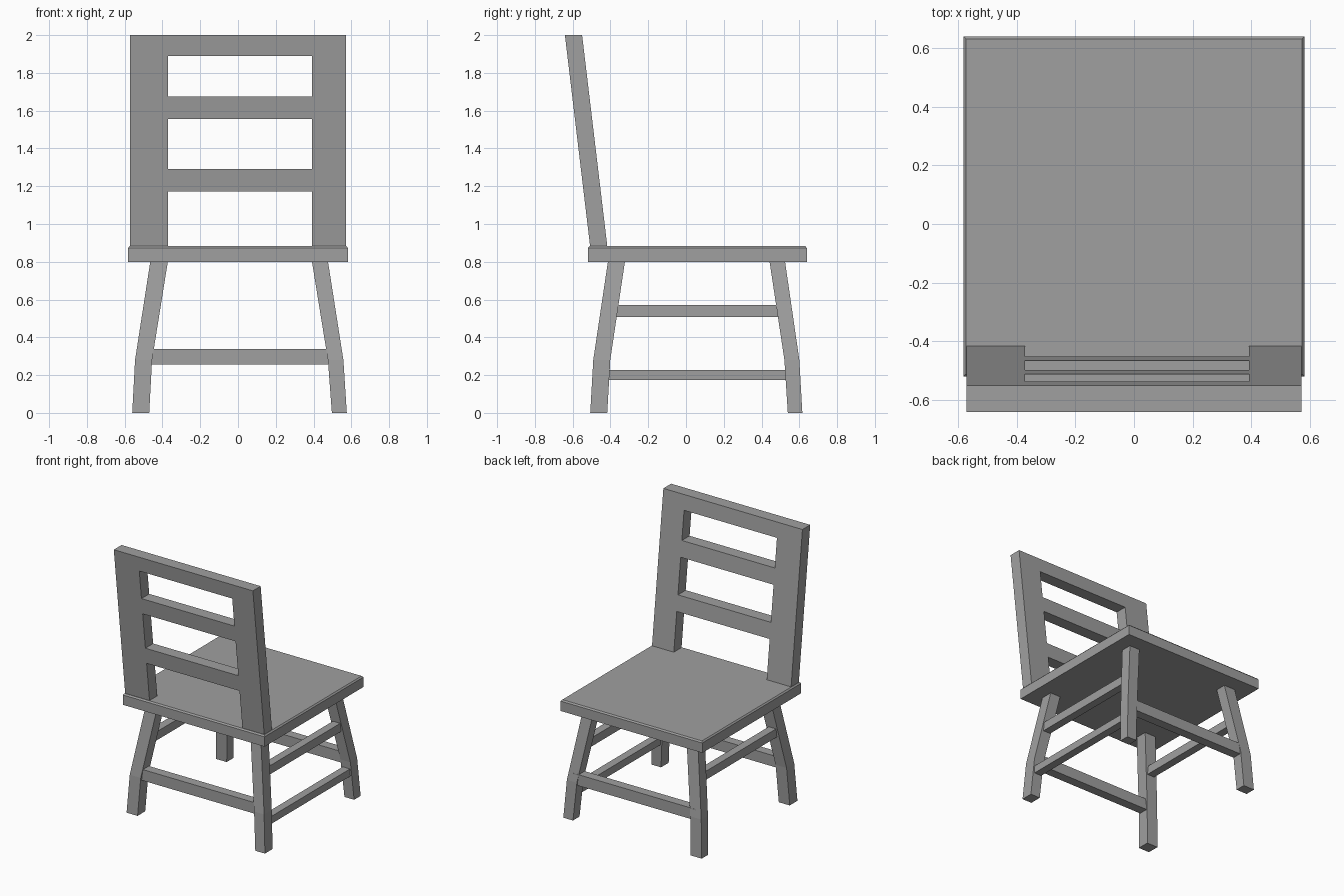
import bpy

cube = bpy.data.objects.get("Cube")
if cube:
    bpy.data.objects.remove(cube, do_unlink=True)

mat = bpy.data.materials.new("plain grey")
mat.use_nodes = True
GREY = (0.35, 0.35, 0.35, 1)
mat.diffuse_color = GREY
mat.node_tree.nodes["Principled BSDF"].inputs["Base Color"].default_value = GREY


def loft(name, sections):
    """Solid through level rectangles given as (z, (x0, x1), (y0, y1))."""
    verts, faces = [], []
    for z, (x0, x1), (y0, y1) in sections:
        verts += [(x0, y0, z), (x1, y0, z), (x1, y1, z), (x0, y1, z)]
    for s in range(len(sections) - 1):
        a = 4 * s
        for i in range(4):
            j = (i + 1) % 4
            faces.append((a + i, a + j, a + 4 + j, a + 4 + i))
    n = len(verts)
    faces += [(3, 2, 1, 0), (n - 4, n - 3, n - 2, n - 1)]
    mesh = bpy.data.meshes.new(name)
    mesh.from_pydata(verts, [], faces)
    mesh.materials.append(mat)
    obj = bpy.data.objects.new(name, mesh)
    bpy.context.collection.objects.link(obj)
    return obj


def box(name, xs, ys, zs):
    return loft(name, [(z, xs, ys) for z in zs])


# Seat board with a small chamfer round the top
loft("seat", [(0.80, (-0.582, 0.582), (-0.52, 0.64)),
              (0.873, (-0.582, 0.582), (-0.52, 0.64)),
              (0.883, (-0.573, 0.573), (-0.511, 0.631))])

# Splayed legs with a bend: ranges at floor, bend and seat
LEVELS = (0, 0.28, 0.81)
LEG_X = {"right": ((-0.56, -0.47), (-0.545, -0.455), (-0.463, -0.37)),
         "left": ((0.497, 0.576), (0.476, 0.558), (0.39, 0.475))}
LEG_Y = {"back_rest": ((-0.507, -0.417), (-0.491, -0.401), (-0.412, -0.322)),
         "open_end": ((0.539, 0.616), (0.521, 0.60), (0.441, 0.523))}
for side, xs in LEG_X.items():
    for end, ys in LEG_Y.items():
        loft(f"{side}_{end}_leg", list(zip(LEVELS, xs, ys)))


def middle(ranges, z):
    """Centre of a leg along one axis at height z."""
    k = 0 if z < LEVELS[1] else 1
    t = (z - LEVELS[k]) / (LEVELS[k + 1] - LEVELS[k])
    a, b = sum(ranges[k]) / 2, sum(ranges[k + 1]) / 2
    return a + (b - a) * t


# Cross stretchers joining the left and right legs
for end, ys in LEG_Y.items():
    y = middle(ys, 0.3)
    box(f"{end}_stretcher", (middle(LEG_X["right"], 0.3), middle(LEG_X["left"], 0.3)),
        (y - 0.035, y + 0.035), (0.257, 0.339))

# Side stretchers: an upper pair and one lower rail
for side, name, zs in (("right", "upper", (0.508, 0.572)),
                       ("left", "upper", (0.508, 0.572)),
                       ("left", "lower", (0.173, 0.228))):
    z = sum(zs) / 2
    x = middle(LEG_X[side], z)
    box(f"{side}_{name}_stretcher", (x - 0.03, x + 0.03),
        (middle(LEG_Y["back_rest"], z), middle(LEG_Y["open_end"], z)), zs)


# Leaning backrest: two wide stiles and three slats
def leaning(name, xs, zs):
    def depth(z):
        y = -0.417 - 0.1193 * (z - 0.885)
        return (y - 0.091, y)
    return loft(name, [(z, xs, depth(z)) for z in zs])


leaning("right_stile", (-0.571, -0.371), (0.875, 2.0))
leaning("left_stile", (0.392, 0.571), (0.875, 2.0))
for name, zs in (("lower_slat", (1.172, 1.29)), ("middle_slat", (1.557, 1.676)),
                 ("top_rail", (1.89, 2.0))):
    leaning(name, (-0.371, 0.392), zs)
